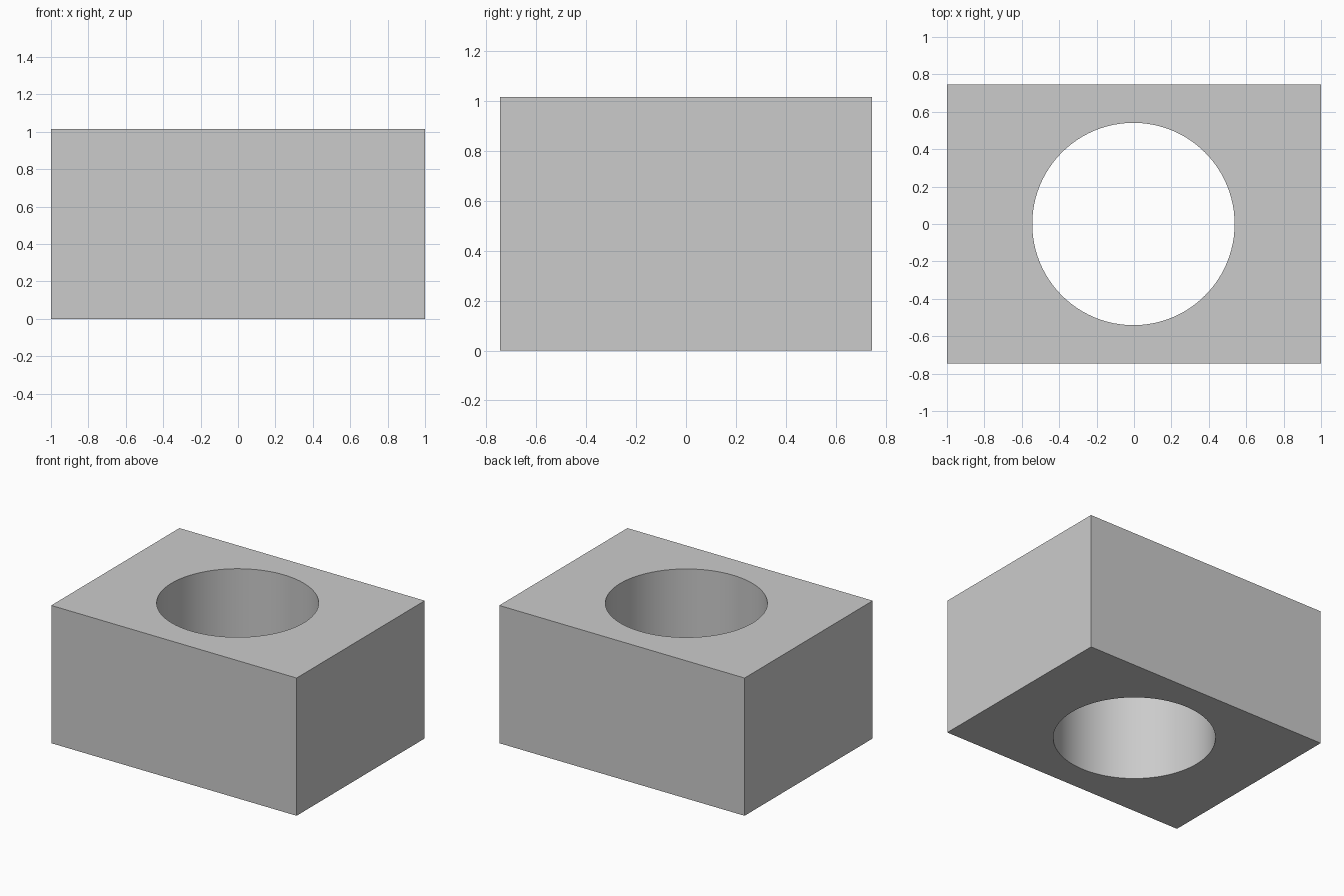
import bpy
import math

if "Cube" in bpy.data.objects:
    bpy.data.objects.remove(bpy.data.objects["Cube"])

WIDTH, DEPTH, HEIGHT = 2.0, 1.492, 1.015
HOLE_RADIUS = 0.541

# Rectangular block standing on the ground
bpy.ops.mesh.primitive_cube_add(size=1, location=(0, 0, HEIGHT / 2))
block = bpy.context.object
block.name = "block"
block.scale = (WIDTH, DEPTH, HEIGHT)
bpy.ops.object.transform_apply(location=False, rotation=False, scale=True)

# Round cutter for the vertical through hole
bpy.ops.mesh.primitive_cylinder_add(vertices=96, radius=HOLE_RADIUS, depth=HEIGHT * 2,
                                    location=(-0.003, 0, HEIGHT / 2))
cutter = bpy.context.object
cutter.name = "hole_cutter"

# Cut the hole, then discard the cutter
hole = block.modifiers.new("through_hole", 'BOOLEAN')
hole.operation = 'DIFFERENCE'
hole.solver = 'EXACT'
hole.object = cutter
cutter.hide_render = True
bpy.ops.object.select_all(action='DESELECT')
block.select_set(True)
bpy.context.view_layer.objects.active = block
bpy.ops.object.modifier_apply(modifier=hole.name)
bpy.data.objects.remove(cutter, do_unlink=True)

# Smooth bore, sharp box edges
bpy.ops.object.shade_smooth_by_angle(angle=math.radians(30))
